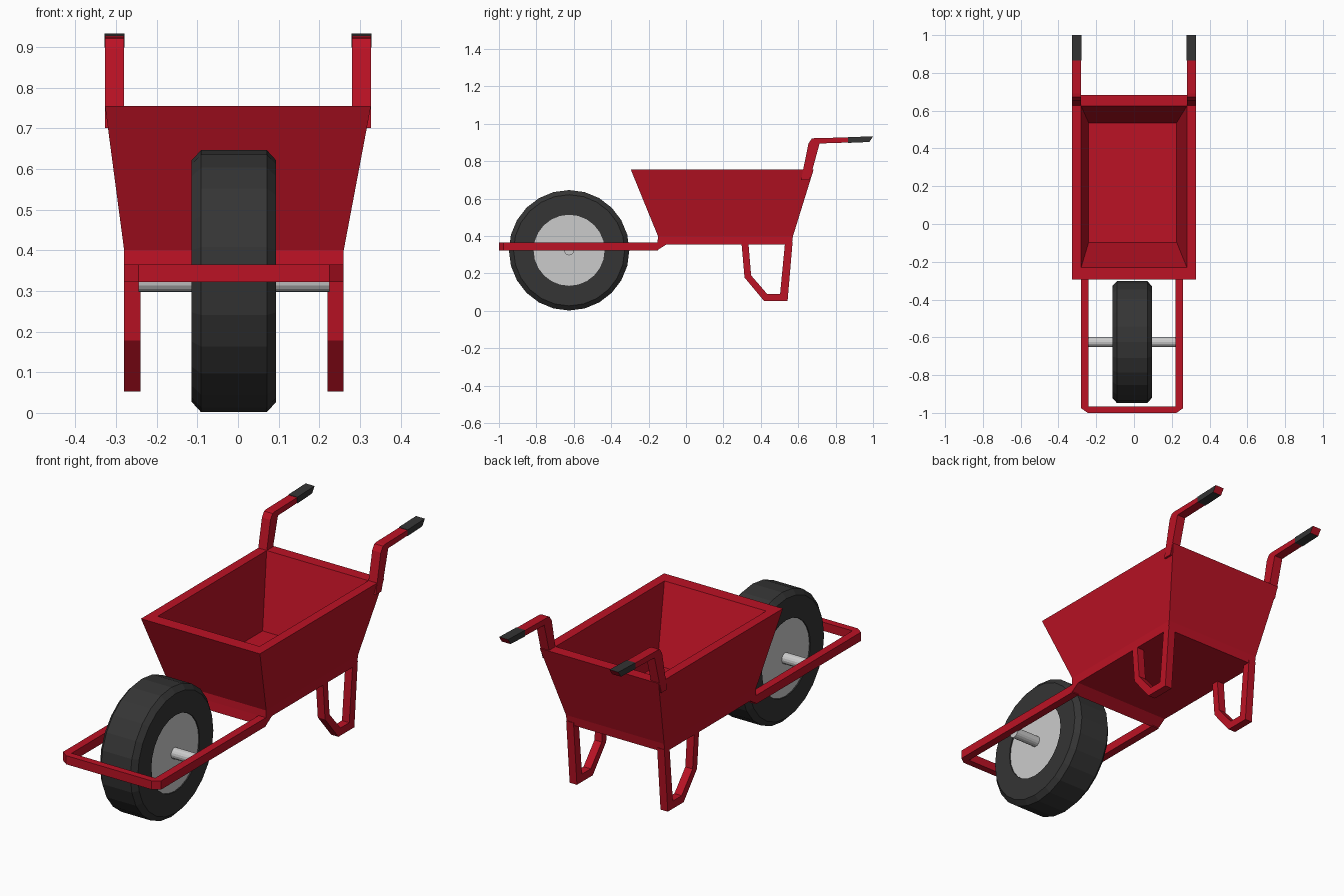
import bpy, bmesh
from math import sin, cos, tau

if "Cube" in bpy.data.objects:
    bpy.data.objects.remove(bpy.data.objects["Cube"])


def material(name, col):
    m = bpy.data.materials.new(name)
    m.diffuse_color = (*col, 1)
    m.use_nodes = True
    m.node_tree.nodes["Principled BSDF"].inputs["Base Color"].default_value = m.diffuse_color
    return m


RED = material("red paint", (0.5, 0.006, 0.018))
RUBBER = material("rubber", (0.035, 0.035, 0.035))
CX = -0.01          # frame and wheel centre line
WY, WZ = -0.625, 0.324


def finish(name, bm, mats=()):
    bmesh.ops.recalc_face_normals(bm, faces=bm.faces)
    me = bpy.data.meshes.new(name)
    bm.to_mesh(me)
    bm.free()
    for m in mats:
        me.materials.append(m)
    ob = bpy.data.objects.new(name, me)
    bpy.context.collection.objects.link(ob)
    return ob


def prism(name, pts, lo, hi, axis="x", mats=(RED,)):
    """Extrude a (y,z) profile along x, or an (x,y) profile along z."""
    bm = bmesh.new()
    put = (lambda p, t: (t, *p)) if axis == "x" else (lambda p, t: (*p, t))
    a = [bm.verts.new(put(p, lo)) for p in pts]
    b = [bm.verts.new(put(p, hi)) for p in pts]
    bm.faces.new(a)
    bm.faces.new(b)
    for i in range(len(pts)):
        j = (i + 1) % len(pts)
        bm.faces.new((a[i], a[j], b[j], b[i]))
    return finish(name, bm, mats)


def lathe(name, profile, n, mats=(), closed=False):
    """Spin an (x, radius) profile around the axle line."""
    bm = bmesh.new()
    rings = [[bm.verts.new((CX + x, WY + r * cos(tau * k / n), WZ + r * sin(tau * k / n)))
              for k in range(n)] for x, r in profile]
    pairs = list(zip(rings, rings[1:]))
    if closed:
        pairs.append((rings[-1], rings[0]))
    else:
        bm.faces.new(rings[0])
        bm.faces.new(rings[-1])
    for a, b in pairs:
        for k in range(n):
            j = (k + 1) % n
            bm.faces.new((a[k], a[j], b[j], b[k]))
    return finish(name, bm, mats)


# Tub: stacked rectangles (x0, x1, y0, y1, z) from underside, over the rim, to the floor
bm = bmesh.new()
loops = []
for x0, x1, y0, y1, z in [(-.28, .26, -.13, .565, .355),
                          (-.28, .26, -.15, .572, .40),
                          (-.327, .327, -.295, .682, .755),
                          (-.28, .28, -.23, .625, .755),
                          (-.24, .226, -.097, .536, .40)]:
    loops.append([bm.verts.new(p) for p in
                  ((x0, y0, z), (x1, y0, z), (x1, y1, z), (x0, y1, z))])
for a, b in zip(loops, loops[1:]):
    for k in range(4):
        j = (k + 1) % 4
        bm.faces.new((a[k], a[j], b[j], b[k]))
bm.faces.new(loops[0])
bm.faces.new(loops[-1])
finish("tub", bm, (RED,))

# Cross bar joining the wheel frame to the tub
prism("cross_bar", [(-.157, .322), (-.105, .355), (-.10, .40), (-.15, .40), (-.152, .365)],
      -.28, .26)

# U-shaped wheel frame with clipped front corners
half = [(.27, -.15), (.27, -.975), (.235, -1.0)]
inner = [(.23, -.965), (.23, -.15)]
outline = ([(CX + x, y) for x, y in half] + [(CX - x, y) for x, y in half[::-1]]
           + [(CX - x, y) for x, y in inner[::-1]] + [(CX + x, y) for x, y in inner])
prism("wheel_frame", outline, .322, .365, "z")

# Wheel: chamfered tyre, hub disc and axle
lathe("tyre", [(-.104, .19), (-.104, .297), (-.081, .322), (.081, .322), (.104, .297), (.104, .19)],
      24, (RUBBER,), closed=True)
lathe("hub", [(-.098, .197), (.098, .197)], 24)
lathe("axle", [(-.235, .027), (.235, .027)], 16)

# Legs, handles and grips on both sides
leg = [(.297, .36), (.313, .178), (.418, .052), (.543, .052), (.570, .37),
       (.530, .37), (.503, .09), (.434, .09), (.348, .19), (.334, .36)]
handle = [(.615, .70), (.655, .895), (.672, .921), (.69, .924), (.865, .927),
          (.865, .900), (.714, .895), (.672, .74), (.66, .70)]
grip = [(.865, .898), (.865, .929), (1.0, .933), (.98, .903)]
for side, s in (("left", -1), ("right", 1)):
    prism(side + "_leg", leg, CX + s * .23, CX + s * .27)
    prism(side + "_handle", handle, s * .28, s * .327)
    g = prism(side + "_grip", grip, s * .279, s * .328, mats=(RUBBER, RED))
    for f in g.data.polygons:      # painted end of the handle bar
        if f.center.y > .98:
            f.material_index = 1
